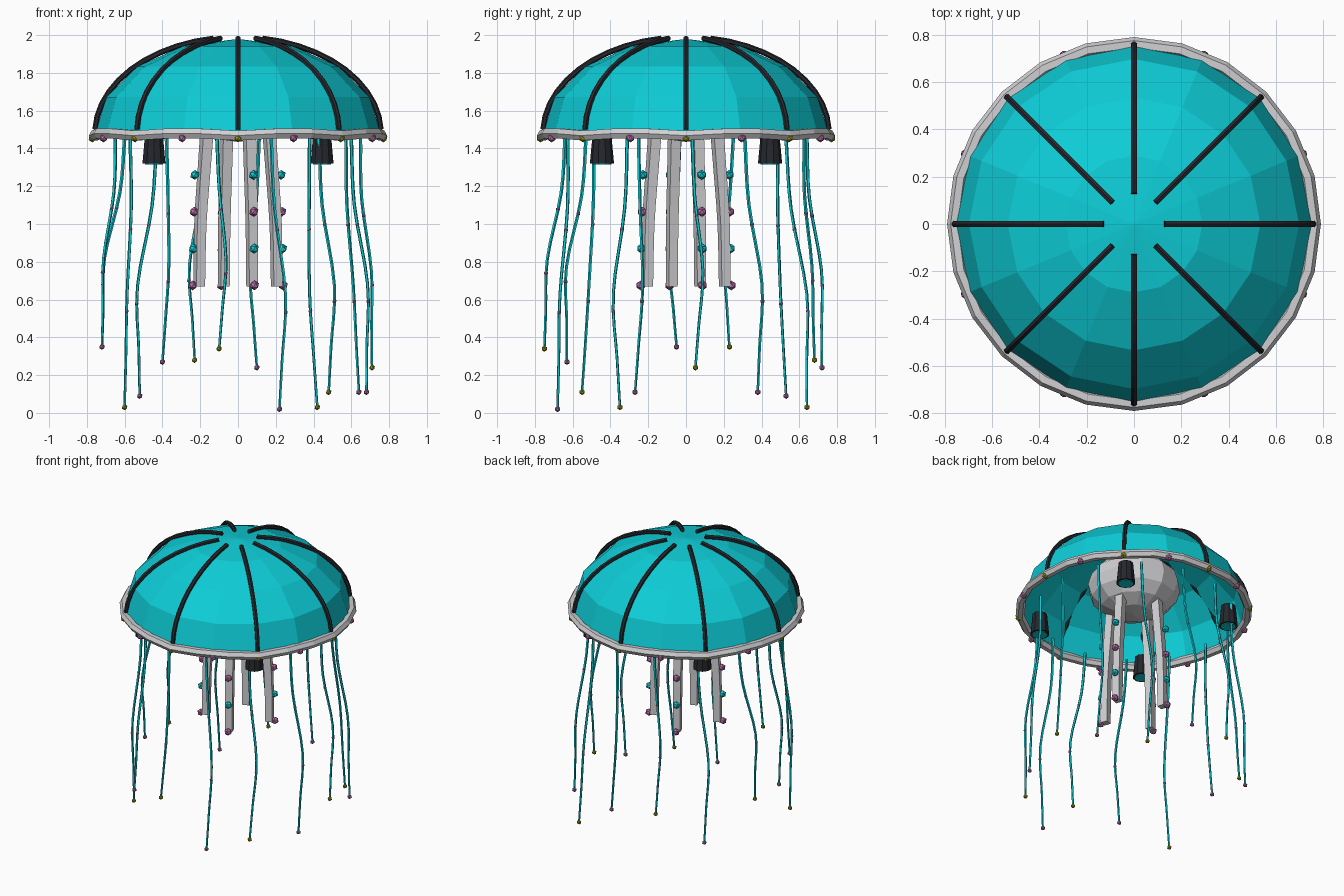
import bpy, bmesh, math
from mathutils import Vector, Matrix

if "Cube" in bpy.data.objects:
    bpy.data.objects.remove(bpy.data.objects["Cube"])


def material(name, rgb):
    m = bpy.data.materials.new(name)
    m.diffuse_color = (*rgb, 1)
    m.use_nodes = True
    m.node_tree.nodes["Principled BSDF"].inputs["Base Color"].default_value = m.diffuse_color
    return m


TEAL = material("teal", (0.004, 0.61, 0.68))
GREY = material("light_grey", (0.63, 0.63, 0.65))
BLACK = material("black", (0.018, 0.02, 0.026))
PINK = material("pink", (0.48, 0.15, 0.40))
YELLOW = material("mustard", (0.35, 0.31, 0.005))


def finish(bm, name, mat):
    me = bpy.data.meshes.new(name)
    bm.to_mesh(me)
    bm.free()
    me.materials.append(mat)
    ob = bpy.data.objects.new(name, me)
    bpy.context.collection.objects.link(ob)
    return ob


def polar(r, a, z):
    return Vector((r * math.cos(a), r * math.sin(a), z))


def tube(bm, pts, r0, r1, sides, side_dir):
    """Sweep a regular polygon along pts, tapering from r0 to r1."""
    rings = []
    for i, p in enumerate(pts):
        t = (pts[min(i + 1, len(pts) - 1)] - pts[max(i - 1, 0)]).normalized()
        u = (side_dir - t * side_dir.dot(t)).normalized()
        v = t.cross(u)
        r = r0 + (r1 - r0) * i / (len(pts) - 1)
        ring = []
        for k in range(sides):
            a = 2 * math.pi * (k + 0.5) / sides
            ring.append(bm.verts.new(p + r * (u * math.cos(a) + v * math.sin(a))))
        rings.append(ring)
    for a, b in zip(rings, rings[1:]):
        for k in range(sides):
            n = (k + 1) % sides
            bm.faces.new((a[k], a[n], b[n], b[k]))
    bm.faces.new(rings[0][::-1])
    bm.faces.new(rings[-1])


def bead(bm, p, r):
    bmesh.ops.create_icosphere(bm, subdivisions=1, radius=r,
                               matrix=Matrix.Translation(p))


def smooth_path(keys, steps):
    """Catmull-Rom interpolation through the key points."""
    k = [keys[0] * 2 - keys[1]] + keys + [keys[-1] * 2 - keys[-2]]
    out = []
    for i in range(1, len(k) - 2):
        a, b, c, d = k[i - 1:i + 3]
        for s in range(steps):
            t = s / steps
            out.append(0.5 * (2 * b + (c - a) * t + (2 * a - 5 * b + 4 * c - d) * t * t
                              + (3 * b - a - 3 * c + d) * t ** 3))
    return out + [keys[-1]]


# Bell: open low-poly half ellipsoid
bm = bmesh.new()
bmesh.ops.create_uvsphere(bm, u_segments=16, v_segments=8, radius=1)
bmesh.ops.delete(bm, geom=[v for v in bm.verts if v.co.z < -0.01], context='VERTS')
bmesh.ops.transform(bm, matrix=Matrix.Translation((0, 0, 1.48))
                    @ Matrix.Diagonal((0.755, 0.755, 0.5, 1)), verts=bm.verts)
finish(bm, "bell", TEAL)

# Rim: gently waving faceted ring
bm = bmesh.new()
N, M = 24, 6
ring = []
for i in range(N):
    a = 2 * math.pi * i / N
    zc = 1.475 - 0.007 * math.cos(8 * a)
    ring.append([bm.verts.new(polar(0.76 + 0.03 * math.cos(2 * math.pi * k / M), a,
                                    zc + 0.03 * math.sin(2 * math.pi * k / M)))
                 for k in range(M)])
for i in range(N):
    p, q = ring[i], ring[(i + 1) % N]
    for k in range(M):
        n = (k + 1) % M
        bm.faces.new((p[k], q[k], q[n], p[n]))
finish(bm, "rim", GREY)

# Ribs over the bell
bm = bmesh.new()
for i in range(8):
    a = i * math.pi / 4
    e0 = math.acos(0.13 / 0.762)
    pts = []
    for s in range(11):
        e = 0.04 + (e0 - 0.04) * s / 10
        pts.append(polar(0.757 * math.cos(e), a, 1.48 + 0.51 * math.sin(e)))
    tube(bm, pts, 0.015, 0.015, 6, polar(1, a + math.pi / 2, 0))
finish(bm, "ribs", BLACK)

# Inner core under the bell
bm = bmesh.new()
bmesh.ops.create_uvsphere(bm, u_segments=12, v_segments=8, radius=1,
                          matrix=Matrix.Translation((0, 0, 1.645))
                          @ Matrix.Diagonal((0.31, 0.31, 0.21, 1)))
finish(bm, "core", GREY)

# Thrusters with glowing outlets
body, glow = bmesh.new(), bmesh.new()
for sx in (-1, 1):
    for sy in (-1, 1):
        bmesh.ops.create_cone(body, cap_ends=True, segments=10, radius1=0.064,
                              radius2=0.05, depth=0.15,
                              matrix=Matrix.Translation((sx * 0.445, sy * 0.445, 1.395)))
        bmesh.ops.create_cone(glow, cap_ends=True, segments=10, radius1=0.05,
                              radius2=0.05, depth=0.006,
                              matrix=Matrix.Translation((sx * 0.445, sy * 0.445, 1.319)))
finish(body, "thrusters", BLACK)
finish(glow, "thruster_outlets", TEAL)

pink, yellow, teal_beads = bmesh.new(), bmesh.new(), bmesh.new()

# Rim lights
for i in range(16):
    bead(pink if i % 2 else yellow, polar(0.77, i * math.pi / 8, 1.455), 0.023)

# Central arms with sensor beads on their outer faces
bm = bmesh.new()
for i in range(4):
    a = math.radians(20 + 90 * i)
    keys = [polar(0.17, a, 1.55), polar(0.19, a, 1.3), polar(0.212, a, 1.0),
            polar(0.218, a, 0.67)]
    tube(bm, smooth_path(keys, 3), 0.04, 0.034, 4, polar(1, a, 0))
    for j, z in enumerate((1.26, 1.065, 0.87, 0.675)):
        bead(pink if j % 2 else teal_beads, polar(0.243 + 0.004 * j, a, z), 0.026)
finish(bm, "central_arms", GREY)

# Trailing tentacles: tip positions, alternating yellow and pink ends
tips = [(.71, .05, .24), (.64, .38, .11), (.42, .64, .03), (.10, .72, .24),
        (-.23, .68, .28), (-.52, .53, .09), (-.72, .23, .35), (-.72, -.05, .35),
        (-.60, -.35, .03), (-.40, -.63, .27), (-.10, -.75, .34), (.22, -.68, .02),
        (.48, -.55, .11), (.68, -.27, .11)]
bm = bmesh.new()
for i, t in enumerate(tips):
    tip = Vector(t)
    base = polar(0.65, 2 * math.pi * i / 14 + 0.05, 1.47)
    out = Vector((tip.x, tip.y, 0)).normalized()
    side = Vector((-out.y, out.x, 0))
    keys = [base]
    for f, dr, ds in ((0.27, -0.01, 0.01), (0.58, 0.025, 0.045), (0.82, 0.01, 0.02)):
        keys.append(base.lerp(tip, f) + out * dr + side * ds)
    keys.append(tip)
    path = smooth_path(keys, 4)
    tube(bm, path, 0.010, 0.007, 5, out)
    bead(pink if i % 2 else yellow, tip, 0.016)
    for s in (5, 9):
        bead(pink, path[s], 0.0115)
finish(bm, "tentacles", TEAL)
finish(pink, "pink_beads", PINK)
finish(yellow, "mustard_beads", YELLOW)
finish(teal_beads, "teal_beads", TEAL)
